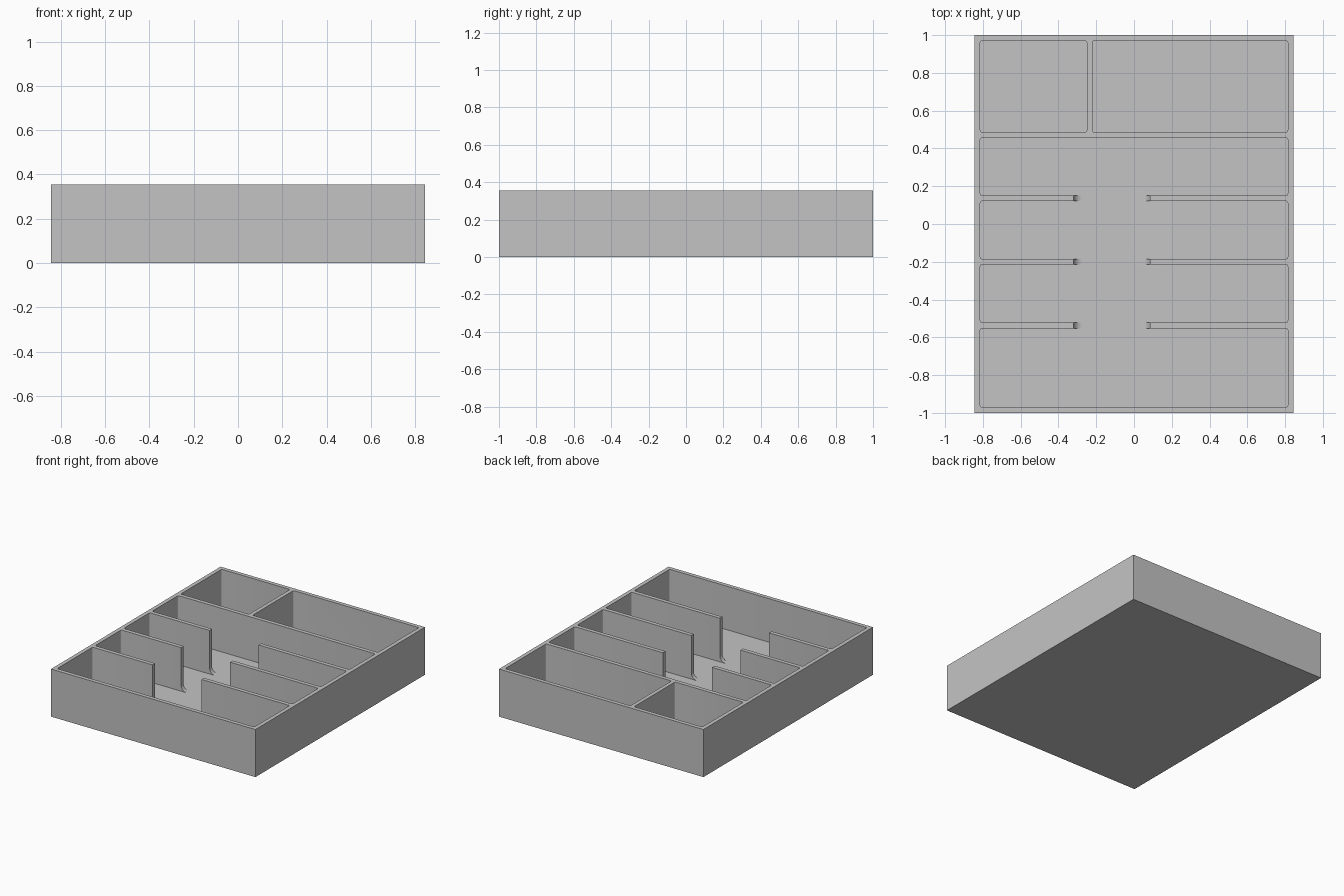
import bpy
import bmesh

if "Cube" in bpy.data.objects:
    bpy.data.objects.remove(bpy.data.objects["Cube"], do_unlink=True)

HX, HY, HEIGHT = 0.844, 1.0, 0.355
WALL, FLOOR = 0.03, 0.03
IX, IY = HX - WALL, HY - WALL
TOP = HEIGHT + 0.1

grey = bpy.data.materials.new("matte grey plastic")
grey.use_nodes = True
colour = (0.55, 0.55, 0.55, 1)
grey.diffuse_color = colour
grey.node_tree.nodes["Principled BSDF"].inputs["Base Color"].default_value = colour


def box(name, x0, x1, y0, y1, z0, z1, axis=None, radius=0, segments=4, low_only=False):
    """Box whose edges along one axis (0 x, 1 y, 2 z) may be rounded."""
    bm = bmesh.new()
    bmesh.ops.create_cube(bm, size=1)
    for v in bm.verts:
        v.co = [a if c < 0 else b for c, a, b in zip(v.co, (x0, y0, z0), (x1, y1, z1))]
    if axis is not None:
        edges = [e for e in bm.edges
                 if abs((e.verts[0].co - e.verts[1].co).normalized()[axis]) > 0.9
                 and not (low_only and e.verts[0].co.z > z0 + 0.001)]
        bmesh.ops.bevel(bm, geom=edges, offset=radius, segments=segments,
                        profile=0.5, affect='EDGES')
    bmesh.ops.recalc_face_normals(bm, faces=bm.faces)
    mesh = bpy.data.meshes.new(name)
    bm.to_mesh(mesh)
    bm.free()
    mesh.materials.append(grey)
    obj = bpy.data.objects.new(name, mesh)
    bpy.context.collection.objects.link(obj)
    return obj


def carve(body, cutter):
    cutter.hide_render = True
    mod = body.modifiers.new("carve", 'BOOLEAN')
    mod.operation = 'DIFFERENCE'
    mod.solver = 'EXACT'
    mod.object = cutter
    bpy.context.view_layer.objects.active = body
    bpy.ops.object.modifier_apply(modifier=mod.name)
    bpy.data.objects.remove(cutter, do_unlink=True)


tray = box("divided_tray", -HX, HX, -HY, HY, 0, HEIGHT)

# Two back compartments, then four full-width bays split by dividers
pockets = [(-IX, -0.25, 0.487, IY), (-0.221, IX, 0.487, IY)]
edges = [0.457]
for centre in (0.136, -0.2, -0.537):
    edges += [centre + WALL / 2, centre - WALL / 2]
edges.append(-IY)
pockets += [(-IX, IX, edges[i + 1], edges[i]) for i in range(0, len(edges), 2)]
for x0, x1, y0, y1 in pockets:
    carve(tray, box("pocket_cutter", x0, x1, y0, y1, FLOOR, TOP, axis=2, radius=0.01))

# Finger slot through the dividers, rounded along its bottom edges
carve(tray, box("slot_cutter", -0.32, 0.086, -0.7, 0.3, FLOOR, TOP,
                axis=1, radius=0.047, segments=8, low_only=True))

# Smooth the small rounds, keep the box edges sharp
bpy.ops.object.select_all(action='DESELECT')
tray.select_set(True)
bpy.context.view_layer.objects.active = tray
bpy.ops.object.shade_smooth_by_angle(angle=0.52)
